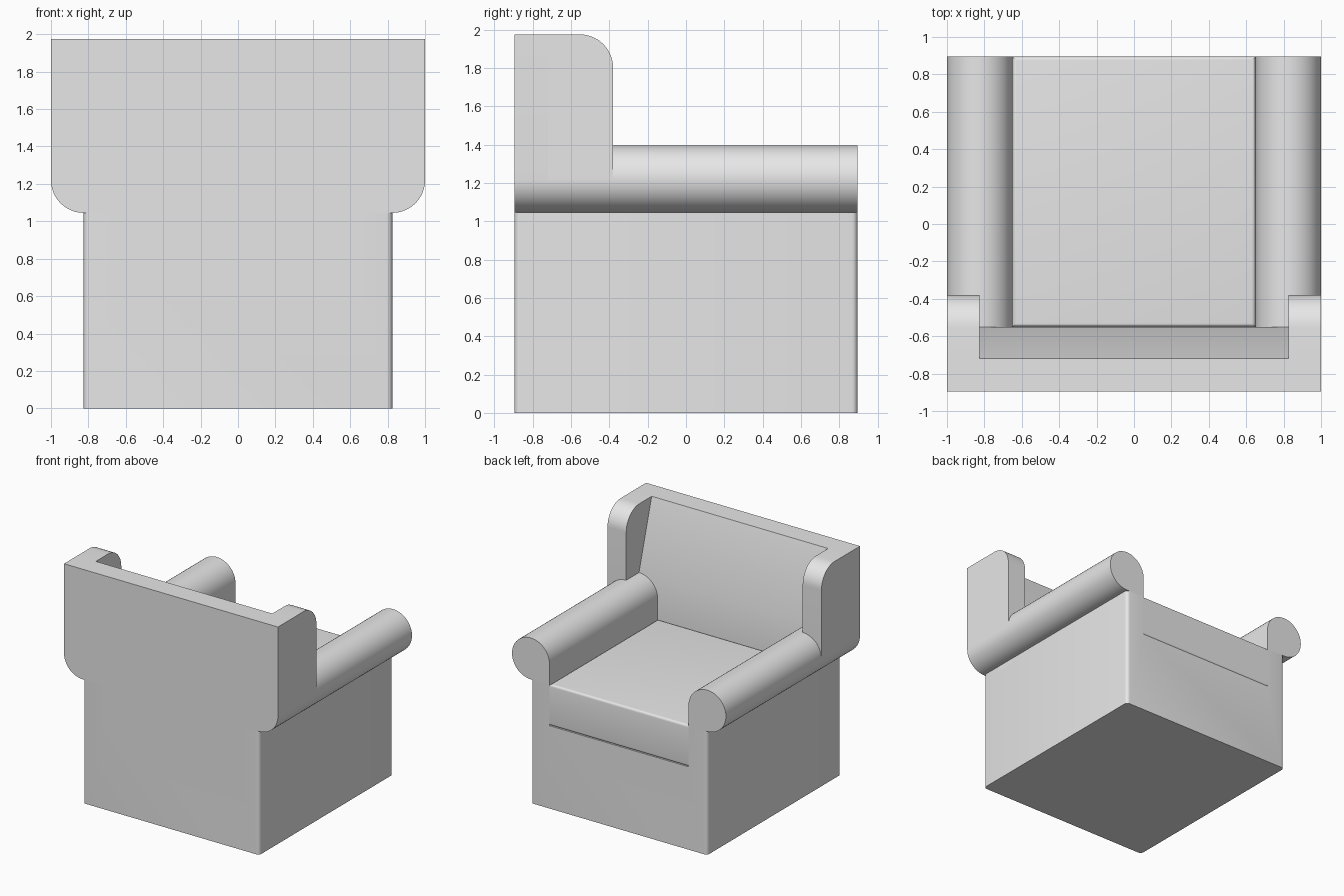
import bpy, bmesh, math

if "Cube" in bpy.data.objects:
    bpy.data.objects.remove(bpy.data.objects["Cube"], do_unlink=True)

# Single upholstery colour
fabric = bpy.data.materials.new("grey_fabric")
fabric.use_nodes = True
grey = (0.8, 0.8, 0.8, 1)
fabric.diffuse_color = grey
bsdf = next(n for n in fabric.node_tree.nodes if n.type == "BSDF_PRINCIPLED")
bsdf.inputs["Base Color"].default_value = grey

# Main sizes
HALF = 0.825           # half width of the body
INNER = 0.65           # half width of the seat
R = 0.175              # arm radius
REAR, FRONT = -0.895, 0.895
SHELL, REST = -0.72, -0.55   # front of back shell, front of lower backrest
SLOT, SEAT, TOP = 0.70, 1.045, 1.975
ARM_Z = SEAT + R


def arc(cx, cz, r, start, end, n):
    """Points along an arc, angles in degrees."""
    steps = [math.radians(start + (end - start) * i / n) for i in range(n + 1)]
    return [(cx + r * math.cos(a), cz + r * math.sin(a)) for a in steps]


def prism(name, profile, lo, hi, axis="Y", bevel=None, width=0.02):
    """Extrude a profile (XZ along Y, or YZ along X) and round chosen edges."""
    def place(p, d):
        return (p[0], d, p[1]) if axis == "Y" else (d, p[0], p[1])
    bm = bmesh.new()
    a = [bm.verts.new(place(p, lo)) for p in profile]
    b = [bm.verts.new(place(p, hi)) for p in profile]
    bm.faces.new(a)
    bm.faces.new(b[::-1])
    for i in range(len(a)):
        j = (i + 1) % len(a)
        bm.faces.new((a[i], b[i], b[j], a[j]))
    bmesh.ops.recalc_face_normals(bm, faces=bm.faces[:])
    if bevel:
        edges = [e for e in bm.edges if bevel(*(v.co for v in e.verts))]
        bmesh.ops.bevel(bm, geom=edges, offset=width, segments=5,
                        profile=0.5, affect="EDGES")
    mesh = bpy.data.meshes.new(name)
    bm.to_mesh(mesh)
    bm.free()
    mesh.materials.append(fabric)
    obj = bpy.data.objects.new(name, mesh)
    bpy.context.collection.objects.link(obj)
    bpy.ops.object.select_all(action="DESELECT")
    obj.select_set(True)
    bpy.context.view_layer.objects.active = obj
    bpy.ops.object.shade_smooth_by_angle(angle=math.radians(35))
    return obj


def rect(u0, u1, v0, v1):
    return [(u0, v0), (u1, v0), (u1, v1), (u0, v1)]


# Body: U-shaped section with rounded upright corners
prism("body",
      [(-HALF, 0), (HALF, 0), (HALF, SEAT), (INNER, SEAT), (INNER, SLOT),
       (-INNER, SLOT), (-INNER, SEAT), (-HALF, SEAT)], REAR, FRONT,
      bevel=lambda p, q: abs(p.x) > 0.8 and abs(p.z - q.z) > 0.5, width=0.03)
prism("body_back", rect(-INNER, INNER, SLOT, SEAT), REAR, REST)

# Seat cushion: rounded top edges, and a thin slot under its front edge
prism("seat_cushion", rect(-INNER, INNER, SLOT, SEAT + 0.005), REST, FRONT,
      bevel=lambda p, q: min(p.z, q.z) > 1
      or (max(p.z, q.z) < 0.8 and min(p.y, q.y) > 0.8))

# Back shell with rounded lower corners
prism("back_shell",
      [(-1, TOP)] + arc(-HALF, ARM_Z, R, 180, 270, 12)
      + arc(HALF, ARM_Z, R, 270, 360, 12) + [(1, TOP)], REAR, SHELL)

# Backrest: upright below, sloping above the arms
prism("backrest", [(SHELL, 1), (REST, 1), (REST, ARM_Z + R), (SHELL, TOP)],
      -HALF, HALF, axis="X")

# Arms and wings on both sides
for side, s in (("left", 1), ("right", -1)):
    roll = [(INNER, SEAT)] + arc(HALF, ARM_Z, R, 180, -90, 36)
    prism(side + "_arm", [(s * x, z) for x, z in roll], SHELL, FRONT)
    wing = ([(SHELL, ARM_Z), (-0.38, ARM_Z)]
            + arc(-0.38 - R, TOP - R, R, 0, 90, 12) + [(SHELL, TOP)])
    prism(side + "_wing", wing, s * HALF, s, axis="X")
